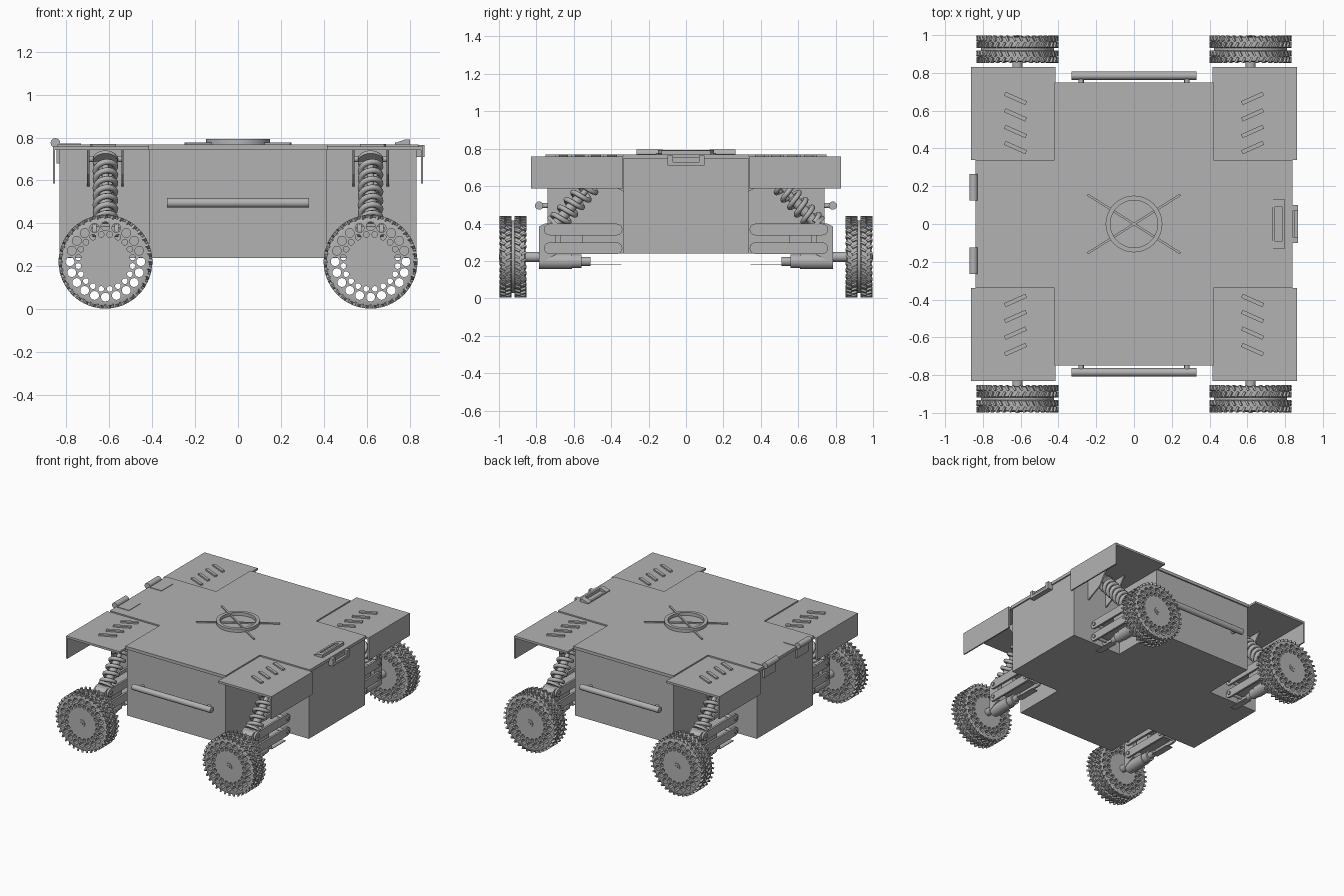
import bpy, bmesh
from math import cos, sin, pi, radians, atan2
from mathutils import Matrix, Vector

cube = bpy.data.objects.get("Cube")
if cube:
    bpy.data.objects.remove(cube, do_unlink=True)

grey = bpy.data.materials.new("plain_grey")
grey.use_nodes = True
COLOUR = (0.45, 0.45, 0.45, 1)
grey.diffuse_color = COLOUR
grey.node_tree.nodes["Principled BSDF"].inputs["Base Color"].default_value = COLOUR


def place(name, data, loc=(0, 0, 0)):
    ob = bpy.data.objects.new(name, data)
    ob.location = loc
    bpy.context.collection.objects.link(ob)
    if not data.materials:
        data.materials.append(grey)
    return ob


def finish(name, bm, smooth=False):
    bmesh.ops.recalc_face_normals(bm, faces=bm.faces)
    me = bpy.data.meshes.new(name)
    bm.to_mesh(me)
    bm.free()
    ob = place(name, me)
    if smooth:
        bpy.ops.object.select_all(action='DESELECT')
        ob.select_set(True)
        bpy.context.view_layer.objects.active = ob
        bpy.ops.object.shade_smooth_by_angle(angle=radians(35))
    return ob


def add_box(bm, lo, hi, m=Matrix()):
    lo, hi = Vector(lo), Vector(hi)
    fit = Matrix.Translation((lo + hi) / 2) @ Matrix.Diagonal((*(hi - lo), 1))
    bmesh.ops.create_cube(bm, size=1, matrix=m @ fit)


def add_rod(bm, a, b, r, sides=20):
    a, b = Vector(a), Vector(b)
    turn = (b - a).to_track_quat('Z', 'Y').to_matrix().to_4x4()
    bmesh.ops.create_cone(bm, cap_ends=True, segments=sides, radius1=r, radius2=r,
                          depth=(b - a).length, matrix=Matrix.Translation((a + b) / 2) @ turn)


def box(name, lo, hi, m=Matrix()):
    bm = bmesh.new()
    add_box(bm, lo, hi, m)
    return finish(name, bm)


def rod(name, a, b, r, sides=20):
    bm = bmesh.new()
    add_rod(bm, a, b, r, sides)
    return finish(name, bm, True)


def add_prism(bm, pts, depth):
    """Extrude an outline of 3D points along a vector."""
    face = bm.faces.new([bm.verts.new(p) for p in pts])
    out = bmesh.ops.extrude_face_region(bm, geom=[face])["geom"]
    bmesh.ops.translate(bm, vec=depth, verts=[v for v in out if isinstance(v, bmesh.types.BMVert)])


def add_lathe(bm, profile, steps):
    """Turn a (radius, y) profile around the y axis."""
    vs = [bm.verts.new((r, y, 0)) for r, y in profile]
    es = [bm.edges.new(p) for p in zip(vs, vs[1:])]
    bmesh.ops.spin(bm, geom=vs + es, axis=(0, 1, 0), cent=(0, 0, 0), angle=2 * pi, steps=steps)
    bmesh.ops.remove_doubles(bm, verts=bm.verts, dist=1e-5)


# Cross-shaped body and lid
def cross(name, ax, ay, bx, by, z0, z1):
    quarter = [(ax, by), (bx, by), (bx, ay)]
    pts = quarter + [(-x, y) for x, y in quarter[::-1]]
    pts += [(-x, -y) for x, y in pts]
    bm = bmesh.new()
    add_prism(bm, [(x, y, z0) for x, y in pts], (0, 0, z1 - z0))
    return finish(name, bm)


cross("body", 0.83, 0.74, 0.415, 0.335, 0.24, 0.745)
cross("lid", 0.84, 0.75, 0.42, 0.338, 0.745, 0.768)

# Side rails on standoffs
for s, side in ((-1, "front"), (1, "back")):
    rod(side + "_rail", (-0.33, s * 0.785, 0.496), (0.33, s * 0.785, 0.496), 0.022)
    for x in (-0.28, 0.28):
        rod(side + "_rail_standoff", (x, s * 0.735, 0.496), (x, s * 0.785, 0.496), 0.014)

# Lid hinges
for s in (-1, 1):
    rod("hinge_barrel", (-0.85, s * 0.125, 0.775), (-0.85, s * 0.265, 0.775), 0.022)
    box("hinge_leaf", (-0.85, s * 0.195 - 0.07, 0.768), (-0.73, s * 0.195 + 0.07, 0.772))
    box("hinge_side_leaf", (-0.845, s * 0.195 - 0.07, 0.68), (-0.83, s * 0.195 + 0.07, 0.775))

# Latch: sloped frame on the lid, catch on the side
bm = bmesh.new()
for s in (-1, 1):
    add_prism(bm, [(0.73, s * 0.13, 0.766), (0.80, s * 0.13, 0.766), (0.80, s * 0.13, 0.79),
                   (0.775, s * 0.13, 0.79), (0.73, s * 0.13, 0.774)], (0, -s * 0.04, 0))
add_box(bm, (0.73, -0.09, 0.766), (0.745, 0.09, 0.777))
add_box(bm, (0.785, -0.09, 0.766), (0.80, 0.09, 0.79))
finish("latch_frame", bm)
bm = bmesh.new()
add_box(bm, (0.83, -0.1, 0.71), (0.868, 0.1, 0.73))
for s in (-1, 1):
    add_box(bm, (0.83, s * 0.085 - 0.015, 0.73), (0.868, s * 0.085 + 0.015, 0.765))
add_box(bm, (0.83, -0.07, 0.73), (0.85, 0.07, 0.755))
finish("latch_catch", bm)

# Ring and crossed ribs on the lid
bm = bmesh.new()
add_lathe(bm, [(0.125, 0), (0.125, 0.03), (0.15, 0.03), (0.15, 0), (0.125, 0)], 48)
bmesh.ops.transform(bm, matrix=Matrix.Translation((0, 0, 0.762)) @ Matrix.Rotation(pi / 2, 4, 'X'), verts=bm.verts)
finish("lid_ring", bm, True)
for s in (-1, 1):
    box("lid_rib", (-0.29, -0.006, 0.765), (0.29, 0.006, 0.777),
        Matrix.Rotation(s * atan2(0.155, 0.245), 4, 'Z'))

# Wheel master: grooved drum drilled with two rings of holes
bm = bmesh.new()
half = [(0, -0.067), (0.19, -0.067), (0.206, -0.062), (0.206, -0.012), (0.194, -0.007)]
add_lathe(bm, half + [(r, -y) for r, y in half[::-1]], 48)
wheel = finish("wheel", bm, True)
bm = bmesh.new()
for i in range(20):
    for ring, hole, shift in ((0.165, 0.021, 0), (0.128, 0.0135, 0.5)):
        a = 2 * pi * (i + shift) / 20
        x, z = ring * sin(a), ring * cos(a)
        add_rod(bm, (x, -0.2, z), (x, 0.2, z), hole, 10)
drill = finish("wheel_drill", bm)
drill.hide_render = True
cut = wheel.modifiers.new("holes", 'BOOLEAN')
cut.operation, cut.solver, cut.object = 'DIFFERENCE', 'EXACT', drill
bpy.context.view_layer.update()
wheel_mesh = bpy.data.meshes.new_from_object(wheel.evaluated_get(bpy.context.evaluated_depsgraph_get()))
for ob in (wheel, drill):
    bpy.data.objects.remove(ob, do_unlink=True)

# Tread master: four rows of slanted lugs
bm = bmesh.new()
for row, y in enumerate((-0.057, -0.023, 0.023, 0.057)):
    for i in range(36):
        a = 2 * pi * (i + 0.5 * (row % 2)) / 36
        m = (Matrix.Rotation(a, 4, 'Y') @ Matrix.Translation((0, y, 0.209))
             @ Matrix.Rotation(radians(28 if row % 2 else -28), 4, 'Z'))
        add_box(bm, (-0.006, -0.015, -0.009), (0.006, 0.015, 0.009), m)
tread = finish("tread", bm)

# Spring master: helix along its own z axis
LOW, HIGH = Vector((0, 0.72, 0.37)), Vector((0, 0.41, 0.715))
LENGTH = (HIGH - LOW).length
spring = bpy.data.curves.new("spring", 'CURVE')
spring.dimensions = '3D'
spring.bevel_depth, spring.bevel_resolution, spring.use_fill_caps = 0.014, 2, True
TURNS, STEPS = 7, 140
line = spring.splines.new('POLY')
line.points.add(STEPS)
for i, p in enumerate(line.points):
    a = 2 * pi * TURNS * i / STEPS
    p.co = (0.046 * cos(a), 0.046 * sin(a), 0.05 + (LENGTH - 0.09) * i / STEPS, 1)


def bar_outline(x, y0, y1, z, r, sy):
    """Bar side view with two rounded ends."""
    pts = []
    for end, start in ((y1 - r, -pi / 2), (y0 + r, pi / 2)):
        for k in range(9):
            a = start + pi * k / 8
            pts.append((x, sy * (end + r * cos(a)), z + r * sin(a)))
    return pts


# Four identical corners: fender, suspension, motor and wheel
for sx, sy in ((1, 1), (1, -1), (-1, 1), (-1, -1)):
    tag = ("back" if sy > 0 else "front") + ("_left_" if sx > 0 else "_right_")
    flip = Matrix.Diagonal((sx, sy, 1, 1))
    cx = sx * 0.617

    box(tag + "fender", (0.415, 0.338, 0.742), (0.862, 0.83, 0.758), flip)
    box(tag + "fender_skirt", (0.852, 0.338, 0.587), (0.862, 0.83, 0.755), flip)
    for y in (0.405, 0.49, 0.578, 0.665):
        box(tag + "fender_louvre", (-0.062, -0.011, 0), (0.062, 0.011, 0.014),
            Matrix.Translation((sx * 0.628, sy * y, 0.755)) @ Matrix.Rotation(sx * sy * radians(24), 4, 'Z'))

    # Shock mount brackets and pin
    bm = bmesh.new()
    for dx in (-0.085, 0.075):
        add_prism(bm, [(cx + dx, sy * y, z) for y, z in ((0.33, 0.745), (0.54, 0.745), (0.46, 0.63), (0.33, 0.57))],
                  (0.01, 0, 0))
    add_rod(bm, (cx - 0.085, sy * 0.41, 0.70), (cx + 0.085, sy * 0.41, 0.70), 0.014)
    finish(tag + "shock_bracket", bm)

    # Shock absorber
    a, b = Vector((cx, sy * LOW.y, LOW.z)), Vector((cx, sy * HIGH.y, HIGH.z))
    coil = place(tag + "spring", spring, a)
    coil.rotation_mode = 'QUATERNION'
    coil.rotation_quaternion = (b - a).to_track_quat('Z', 'Y')
    bm = bmesh.new()
    for t0, t1, r in ((0, 1, 0.016), (0.05, 0.5, 0.028), (0.06, 0.1, 0.058), (0.92, 0.96, 0.058)):
        add_rod(bm, a.lerp(b, t0), a.lerp(b, t1), r)
    finish(tag + "shock_damper", bm, True)

    # Parallel arms with end pins
    for part, z in (("upper_arm", 0.368), ("lower_arm", 0.268)):
        bm = bmesh.new()
        for dx in (-0.06, 0.045):
            add_prism(bm, bar_outline(cx + dx, 0.34, 0.76, z, 0.031, sy), (0.015, 0, 0))
        add_box(bm, (-0.05, 0.40, z - 0.006), (0.05, 0.66, z + 0.006), Matrix.Translation((cx, 0, 0)) @ flip)
        for y in (0.375, 0.725):
            add_rod(bm, (cx - 0.068, sy * y, z), (cx + 0.068, sy * y, z), 0.013, 16)
        finish(tag + part, bm)
    mid = Matrix.Translation((cx, 0, 0)) @ flip
    box(tag + "arm_link", (-0.03, 0.55, 0.27), (0.03, 0.67, 0.36), mid)

    # Upright carrying the motor
    bm = bmesh.new()
    add_prism(bm, [(cx - 0.044, sy * y, z) for y, z in
                   ((0.695, 0.235), (0.785, 0.185), (0.785, 0.385), (0.755, 0.40), (0.695, 0.40))],
              (0.088, 0, 0))
    finish(tag + "upright", bm)
    for part, y0, y1, r in (("gearbox", 0.61, 0.785, 0.042), ("motor", 0.56, 0.61, 0.037),
                            ("motor_cap", 0.51, 0.56, 0.024)):
        rod(tag + part, (cx, sy * y0, 0.198), (cx, sy * y1, 0.198), r, 24)
    box(tag + "motor_tab", (-0.025, 0.345, 0.177), (0.025, 0.51, 0.182), mid)
    rod(tag + "axle", (cx, sy * 0.78, 0.222), (cx, sy * 0.87, 0.222), 0.027)

    # Wheel, tread and hub
    hub = (cx, sy * 0.925, 0.222)
    place(tag + "wheel", wheel_mesh, hub)
    place(tag + "tread", tread.data, hub)
    rod(tag + "hub_cap", (cx, sy * 0.985, 0.222), (cx, sy * 0.996, 0.222), 0.027)
    rod(tag + "hub_bolt", (cx, sy * 0.99, 0.222), (cx, sy * 1.0, 0.222), 0.013, 6)

bpy.data.objects.remove(tread, do_unlink=True)
